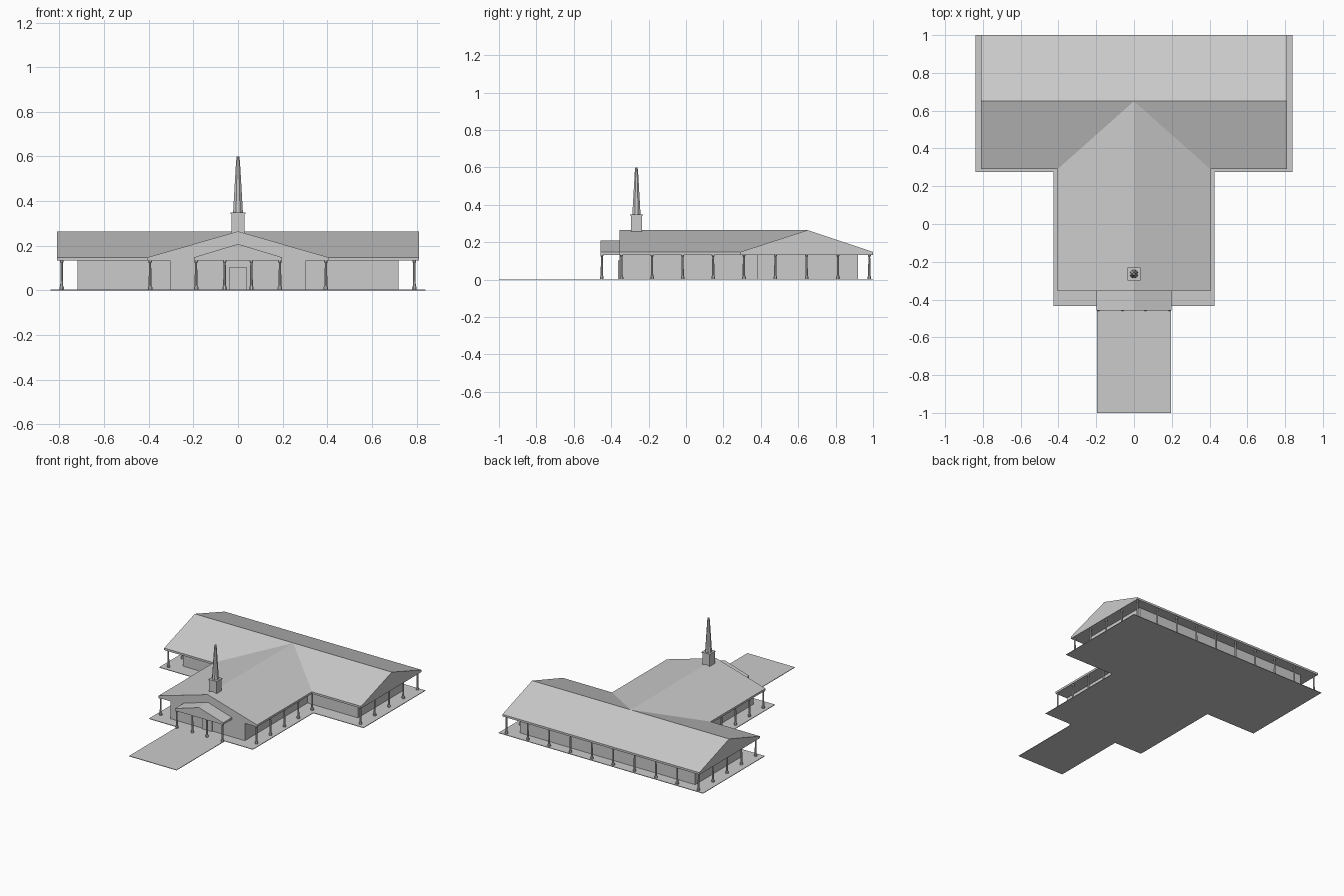
import bpy, bmesh, math
from mathutils import Vector

if "Cube" in bpy.data.objects:
    bpy.data.objects.remove(bpy.data.objects["Cube"])


def extrude(name, pts, vec):
    """Flat outline of 3D points, extruded along a vector."""
    bm = bmesh.new()
    f = bm.faces.new([bm.verts.new(p) for p in pts])
    res = bmesh.ops.extrude_face_region(bm, geom=[f])
    vs = [g for g in res["geom"] if isinstance(g, bmesh.types.BMVert)]
    bmesh.ops.translate(bm, verts=vs, vec=Vector(vec))
    bmesh.ops.recalc_face_normals(bm, faces=bm.faces[:])
    return finish(name, bm)


def finish(name, bm):
    me = bpy.data.meshes.new(name)
    bm.to_mesh(me)
    bm.free()
    ob = bpy.data.objects.new(name, me)
    bpy.context.collection.objects.link(ob)
    return ob


def plan(name, half, z0, z1):
    """Symmetric floor plan given by its right-hand half."""
    pts = half + [(-x, y) for x, y in reversed(half)]
    return extrude(name, [(x, y, z0) for x, y in pts], (0, 0, z1 - z0))


def frustum(name, x, y, rings, sides):
    """Stacked rings of (radius, z) around a vertical axis."""
    bm = bmesh.new()
    loops = []
    for r, z in rings:
        r /= math.cos(math.pi / sides)
        loops.append([bm.verts.new((x + r * math.cos((i + .5) * math.tau / sides),
                                    y + r * math.sin((i + .5) * math.tau / sides), z))
                      for i in range(sides)])
    for a, b in zip(loops, loops[1:]):
        for i in range(sides):
            j = (i + 1) % sides
            bm.faces.new((a[i], a[j], b[j], b[i]))
    bm.faces.new(loops[0][::-1])
    bm.faces.new(loops[-1])
    return finish(name, bm)


EAVE, SOFFIT, RIDGE = 0.148, 0.133, 0.265

# Ground slab with front walkway
plan("ground_slab", [(.195, -1), (.195, -.435), (.427, -.435), (.427, .275),
                     (.84, .275), (.84, 1)], 0, .004)

# T-shaped walls and front door
plan("walls", [(.305, -.355), (.305, .38), (.72, .38), (.72, .92)], .002, SOFFIT + .002)
plan("front_door", [(.04, -.364), (.04, -.35)], .002, .102)

# Rear wing roof, ridge running left to right
prof = [(.29, SOFFIT), (1, SOFFIT), (1, EAVE), (.65, RIDGE), (.29, EAVE)]
extrude("rear_roof", [(-.81, y, z) for y, z in prof], (1.62, 0, 0))


# Front wing roof and porch roof, ridges running front to back
def front_roof(name, w, ridge, y0, y1):
    prof = [(-w, SOFFIT), (w, SOFFIT), (w, EAVE), (0, ridge), (-w, EAVE)]
    extrude(name, [(x, y0, z) for x, z in prof], (0, y1 - y0, 0))


front_roof("front_roof", .405, RIDGE, -.355, .65)
front_roof("porch_roof", .198, .208, -.458, -.35)

# Columns around the verandas and porch
spots = [(s * .79, .31 + i * .1675) for s in (-1, 1) for i in range(4)]
spots += [(s * .394, -.345 + i * .1635) for s in (-1, 1) for i in range(5)]
spots += [(-.79 + i * 1.58 / 9, .98) for i in range(10)]
spots += [(x, -.45) for x in (-.188, -.06, .06, .188)]
for i, (x, y) in enumerate(spots):
    frustum(f"column_{i + 1}", x, y,
            [(.010, .003), (.010, .014), (.0065, .022), (.005, .122), (.008, .128), (.008, .135)], 8)

# Steeple: square base, cap ledge, tapering spire
SY = -.265
frustum("steeple_base", 0, SY, [(.030, .235), (.030, .343)], 4)
frustum("steeple_cap", 0, SY, [(.034, .342), (.034, .349)], 4)
frustum("spire", 0, SY, [(.022, .348), (.009, .575), (.006, .6)], 8)
